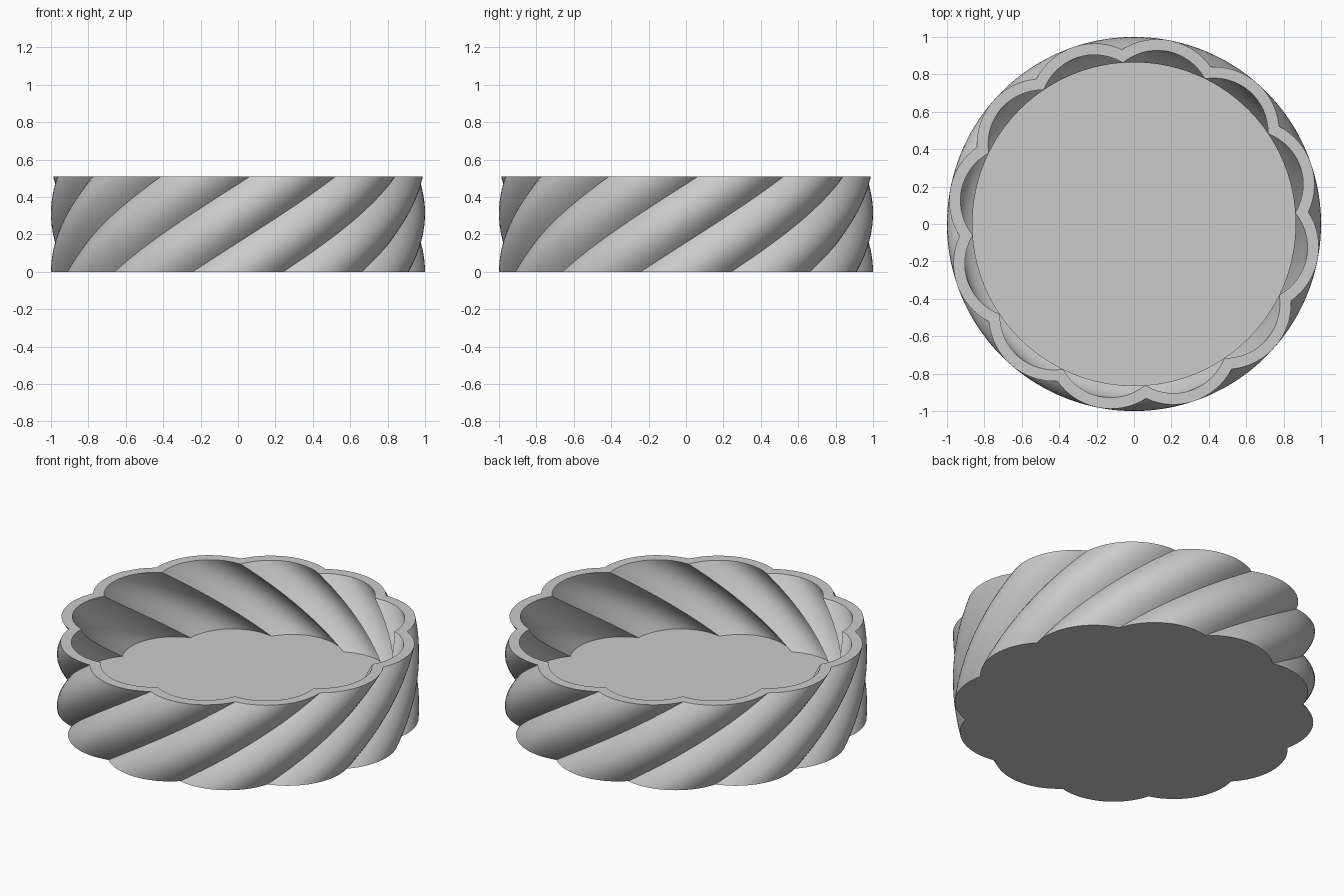
import bpy, bmesh, math

if "Cube" in bpy.data.objects:
    bpy.data.objects.remove(bpy.data.objects["Cube"])

LOBES, SEGS, LAYERS = 12, 16, 32
HEIGHT, FLOOR = 0.51, 0.08
TWIST = math.radians(49)
LOBE_CENTRE, OUTER_R, WALL = 0.65, 0.35, 0.06

grey = bpy.data.materials.new("light grey")
grey.use_nodes = True
colour = (0.6, 0.6, 0.6, 1)
grey.diffuse_color = colour
grey.node_tree.nodes["Principled BSDF"].inputs["Base Color"].default_value = colour


def scallop_radius(angle, arc_r):
    """Distance from the axis to a lobe's circular arc, angle measured from lobe centre."""
    side = LOBE_CENTRE * math.sin(angle)
    return LOBE_CENTRE * math.cos(angle) + math.sqrt(arc_r ** 2 - side ** 2)


def ring(bm, arc_r, z):
    """One scalloped outline, turned according to its height."""
    step = math.tau / LOBES
    verts = []
    for i in range(LOBES * SEGS):
        local = ((i % SEGS) / SEGS - 0.5) * step
        r = scallop_radius(local, arc_r)
        a = (i // SEGS) * step + local + TWIST * z / HEIGHT
        verts.append(bm.verts.new((r * math.cos(a), r * math.sin(a), z)))
    return verts


def bridge(bm, a, b):
    n = len(a)
    for i in range(n):
        j = (i + 1) % n
        bm.faces.new((a[i], a[j], b[j], b[i]))


# Twisted scalloped dish: outer wall up, rim across, inner wall down to the floor
bm = bmesh.new()
outer = [ring(bm, OUTER_R, HEIGHT * k / LAYERS) for k in range(LAYERS + 1)]
inner = [ring(bm, OUTER_R - WALL, HEIGHT + (FLOOR - HEIGHT) * k / LAYERS)
         for k in range(LAYERS + 1)]
rings = outer + inner
for low, high in zip(rings, rings[1:]):
    bridge(bm, low, high)
bm.faces.new(outer[0][::-1])
bm.faces.new(inner[-1])
bmesh.ops.recalc_face_normals(bm, faces=bm.faces)

mesh = bpy.data.meshes.new("twisted_dish")
bm.to_mesh(mesh)
bm.free()
mesh.materials.append(grey)
dish = bpy.data.objects.new("twisted_dish", mesh)
bpy.context.collection.objects.link(dish)

# Smooth lobes with sharp grooves and rim
bpy.ops.object.select_all(action="DESELECT")
dish.select_set(True)
bpy.context.view_layer.objects.active = dish
bpy.ops.object.shade_smooth_by_angle(angle=math.radians(30))
